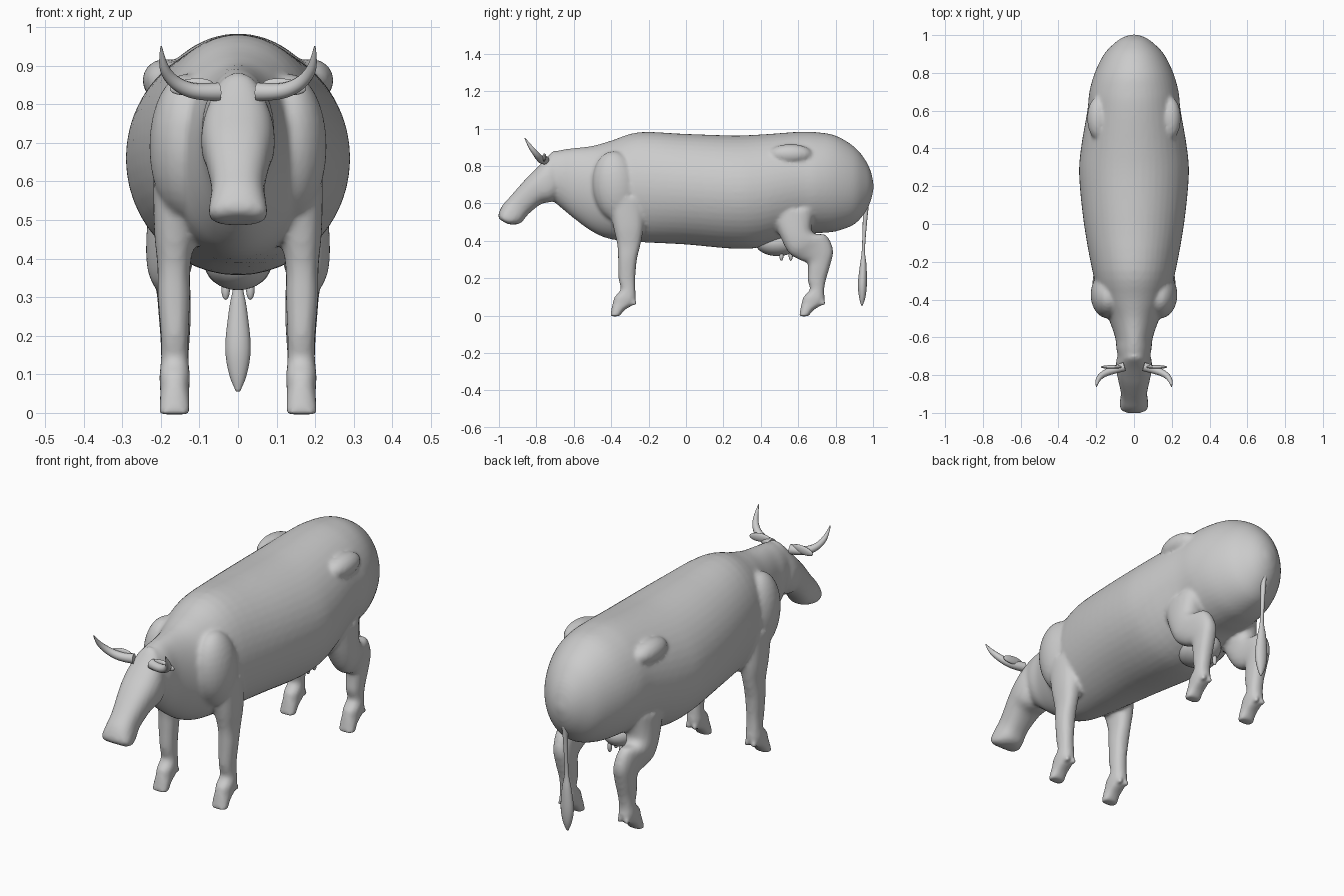
import bpy, bmesh, math
from mathutils import Vector, Matrix

if "Cube" in bpy.data.objects:
    bpy.data.objects.remove(bpy.data.objects["Cube"])


def catmull(a, b, c, d, t):
    return [0.5 * (2 * q + (r - p) * t + (2 * p - 5 * q + 4 * r - s) * t * t
            + (3 * q - p - 3 * r + s) * t ** 3) for p, q, r, s in zip(a, b, c, d)]


def loft(bm, rows, side=1, n=32, steps=4, power=2.0):
    """Rows: (y, z of one outline edge, y, z of the opposite edge, centre x, half width)."""
    fine = []
    for i in range(len(rows) - 1):
        a, d = rows[max(i - 1, 0)], rows[min(i + 2, len(rows) - 1)]
        fine += [catmull(a, rows[i], rows[i + 1], d, k / steps) for k in range(steps)]
    fine.append(rows[-1])
    rings = []
    for y1, z1, y2, z2, xc, rx in fine:
        ring = []
        for k in range(n):
            c, s = math.cos(2 * math.pi * k / n), math.sin(2 * math.pi * k / n)
            u = math.copysign(abs(c) ** (2 / power), c)
            v = math.copysign(abs(s) ** (2 / power), s)
            ring.append(bm.verts.new((side * (xc + rx * u),
                                      (y1 + y2) / 2 + v * (y1 - y2) / 2,
                                      (z1 + z2) / 2 + v * (z1 - z2) / 2)))
        rings.append(ring)
    faces = [bm.faces.new(rings[0]), bm.faces.new(rings[-1])]
    for r, q in zip(rings, rings[1:]):
        for k in range(n):
            faces.append(bm.faces.new((r[k], r[(k + 1) % n], q[(k + 1) % n], q[k])))
    bmesh.ops.recalc_face_normals(bm, faces=faces)


def blob(bm, centre, radii, rot=(0, 0, 0)):
    m = Matrix.Translation(centre)
    for ang, axis in zip(rot, 'XYZ'):
        m = m @ Matrix.Rotation(ang, 4, axis)
    bmesh.ops.create_uvsphere(bm, u_segments=24, v_segments=16, radius=1,
                              matrix=m @ Matrix.Diagonal((*radii, 1)))


def finish(name, bm):
    me = bpy.data.meshes.new(name)
    bm.to_mesh(me)
    bm.free()
    for p in me.polygons:
        p.use_smooth = True
    ob = bpy.data.objects.new(name, me)
    bpy.context.collection.objects.link(ob)
    return ob


# Torso and neck: y, top, bottom, half width
trunk = [(-.72, .872, .62, .08), (-.66, .887, .57, .093), (-.6, .895, .52, .10),
         (-.5, .907, .448, .135), (-.4, .935, .408, .18), (-.25, .98, .393, .22),
         (0, .971, .38, .265), (.25, .963, .358, .29), (.4, .968, .366, .281),
         (.6, .982, .43, .247), (.7, .98, .44, .236), (.8, .962, .45, .208),
         (.9, .902, .488, .158), (.96, .83, .555, .10), (.99, .765, .62, .055),
         (1.003, .70, .68, .01)]
bm = bmesh.new()
loft(bm, [(y, t, y, b, 0, w) for y, t, b, w in trunk], n=48)

# Head, traced forehead edge to jaw edge
loft(bm, [(-.70, .884, -.64, .80, 0, .035), (-.718, .873, -.64, .72, 0, .065),
          (-.765, .822, -.67, .65, 0, .091), (-.81, .777, -.715, .61, 0, .095),
          (-.86, .727, -.775, .596, 0, .085), (-.94, .636, -.845, .54, 0, .069),
          (-.982, .588, -.88, .497, 0, .073), (-1.003, .54, -.92, .486, 0, .076),
          (-.998, .515, -.955, .49, 0, .055)], power=2.4)

# Legs: front edge to back edge, hooves shared
fore = [(-.42, .64, -.22, .62, .145, .075), (-.39, .48, -.225, .48, .162, .056),
        (-.368, .38, -.243, .38, .166, .043), (-.363, .3, -.262, .3, .166, .042),
        (-.361, .2, -.271, .2, .164, .036), (-.35, .14, -.27, .13, .164, .036)]
hind = [(.45, .55, .69, .57, .155, .075), (.50, .43, .67, .47, .17, .068),
        (.55, .335, .69, .437, .178, .058), (.61, .296, .75, .43, .174, .047),
        (.648, .28, .787, .35, .167, .044), (.652, .24, .77, .265, .164, .042),
        (.65, .19, .748, .19, .163, .038), (.662, .14, .738, .13, .164, .036)]
hoof = [(-.382, .10, -.268, .09, .164, .04), (-.391, .07, -.287, .055, .164, .038),
        (-.398, .04, -.328, .03, .164, .039), (-.405, -.004, -.355, -.004, .165, .041)]
for side in (1, -1):
    for upper, shift in ((fore, 0), (hind, 1.01)):
        foot = [(a + shift, b, c + shift, d, x, w) for a, b, c, d, x, w in hoof]
        loft(bm, upper + foot, side, n=24, power=2.4)
        for dx in (-.02, .02):  # dewclaws
            blob(bm, (side * (.164 + dx), -.278 + shift, .066), (.014, .017, .014))
    # Shoulder blade and hip bone
    blob(bm, (side * .135, -.375, .69), (.095, .125, .19), (.12, 0, 0))
    blob(bm, (side * .19, .56, .862), (.058, .115, .055))
body = finish("body", bm)
rm = body.modifiers.new("blend", 'REMESH')
rm.mode = 'VOXEL'
rm.voxel_size = .01
rm.use_smooth_shade = True
sm = body.modifiers.new("soften", 'SMOOTH')
sm.factor, sm.iterations = .5, 6

# Udder with teats
bm = bmesh.new()
blob(bm, (0, .49, .39), (.088, .12, .072))
for x in (-.032, .032):
    for y in (.51, .56):
        blob(bm, (x, y, .32), (.011, .011, .027))
finish("udder", bm)

# Tail with brush
bm = bmesh.new()
loft(bm, [(.945, .61, .98, .61, 0, .013), (.945, .5, .968, .5, 0, .011),
          (.94, .35, .957, .35, 0, .010), (.93, .27, .965, .27, 0, .023),
          (.919, .17, .967, .17, 0, .033), (.925, .1, .96, .1, 0, .023),
          (.936, .055, .945, .055, 0, .005)], n=16)
finish("tail", bm)

# Horns and ears
horn_path = [((.05, -.755, .832), .024), ((.10, -.77, .83), .021), ((.145, -.785, .843), .019),
             ((.178, -.805, .868), .016), ((.197, -.835, .905), .011), ((.199, -.862, .95), .002)]
for side, tag in ((1, "left"), (-1, "right")):
    cu = bpy.data.curves.new(tag + "_horn", 'CURVE')
    cu.dimensions = '3D'
    cu.bevel_depth, cu.bevel_resolution, cu.use_fill_caps = 1, 4, True
    sp = cu.splines.new('NURBS')
    sp.points.add(len(horn_path) - 1)
    for p, (co, r) in zip(sp.points, horn_path):
        p.co, p.radius = (side * co[0], co[1], co[2], 1), r
    sp.order_u, sp.use_endpoint_u, sp.resolution_u = 3, True, 6
    bpy.context.collection.objects.link(bpy.data.objects.new(tag + "_horn", cu))
    bm = bmesh.new()
    blob(bm, (side * .12, -.757, .845), (.057, .010, .021), (0, side * .12, 0))
    finish(tag + "_ear", bm)
